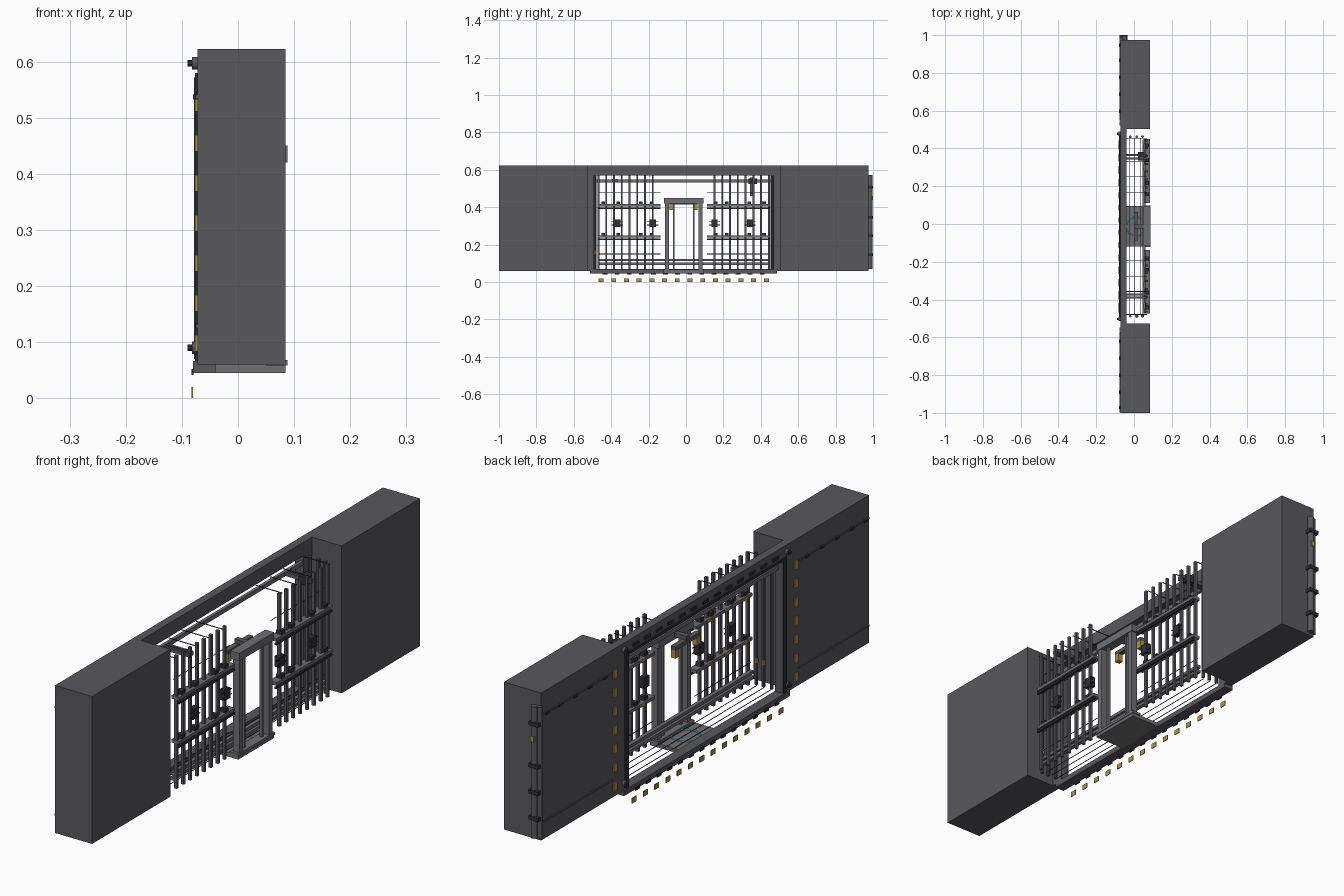
import bpy, bmesh, math
from mathutils import Matrix, Vector

if "Cube" in bpy.data.objects:
    bpy.data.objects.remove(bpy.data.objects["Cube"])

C = -0.0125            # centre line of the wall along y


def mat(name, rgb):
    m = bpy.data.materials.new(name)
    m.diffuse_color = (*rgb, 1)
    m.use_nodes = True
    m.node_tree.nodes["Principled BSDF"].inputs["Base Color"].default_value = m.diffuse_color
    return m


STEEL = mat("steel", (0.10, 0.10, 0.11))
LIGHT = mat("light_steel", (0.16, 0.16, 0.175))
DARK = mat("dark", (0.03, 0.03, 0.035))
YELLOW = mat("yellow", (0.42, 0.31, 0.05))
BLUE = mat("blue", (0.2, 0.6, 0.85))


def finish(name, bm, material):
    me = bpy.data.meshes.new(name)
    bm.to_mesh(me)
    bm.free()
    me.materials.append(material)
    ob = bpy.data.objects.new(name, me)
    bpy.context.collection.objects.link(ob)
    return ob


def boxes(name, ranges, material=STEEL):
    """One object from boxes given as (x0, x1, y0, y1, z0, z1)."""
    bm = bmesh.new()
    for x0, x1, y0, y1, z0, z1 in ranges:
        m = Matrix.Translation(((x0 + x1) / 2, (y0 + y1) / 2, (z0 + z1) / 2))
        m = m @ Matrix.Diagonal((x1 - x0, y1 - y0, z1 - z0, 1))
        bmesh.ops.create_cube(bm, size=1, matrix=m)
    return finish(name, bm, material)


def rods(name, segs, r, material=STEEL, n=10):
    """One object from cylinders running between pairs of points."""
    bm = bmesh.new()
    for a, b in segs:
        a, b = Vector(a), Vector(b)
        d = b - a
        m = Matrix.Translation((a + b) / 2) @ d.to_track_quat('Z', 'Y').to_matrix().to_4x4()
        bmesh.ops.create_cone(bm, cap_ends=True, segments=n, radius1=r, radius2=r,
                              depth=d.length, matrix=m)
    return finish(name, bm, material)


def both(ranges):
    """Offsets from the centre line, turned into boxes on both sides."""
    out = []
    for x0, x1, y0, y1, z0, z1 in ranges:
        out += [(x0, x1, C + y0, C + y1, z0, z1), (x0, x1, C - y1, C - y0, z0, z1)]
    return out


def row(n, half):
    return [C - half + 2 * half * i / (n - 1) for i in range(n)]


# Heavy wall blocks, jambs and header
boxes("wall_blocks", both([(-0.072, 0.085, 0.515, 0.9875, 0.06, 0.622)]))
boxes("wall_header", [(-0.072, -0.04, C - 0.515, C + 0.515, 0.57, 0.622)])
boxes("wall_jambs", both([(-0.072, -0.04, 0.465, 0.515, 0.06, 0.57)]))
boxes("sill", [(-0.08, -0.04, C - 0.5, C + 0.5, 0.045, 0.066)])

# Raised trim round the opening
boxes("opening_trim", both([(-0.077, -0.072, 0.465, 0.485, 0.066, 0.575)])
      + [(-0.077, -0.072, C - 0.485, C + 0.485, 0.57, 0.58)], DARK)
rods("corner_bolts", [((-0.09, C + s * 0.49, z), (-0.07, C + s * 0.49, z))
                      for s in (-1, 1) for z in (0.09, 0.597)], 0.006, DARK)
rods("corner_washers", [((-0.082, C + s * 0.49, z), (-0.071, C + s * 0.49, z))
                        for s in (-1, 1) for z in (0.09, 0.597)], 0.011, STEEL, 12)

# Panel seams with rivets, and warning dashes beside the opening
boxes("panel_seams", both([(-0.076, -0.072, 0.56, 0.985, z, z + 0.006) for z in (0.125, 0.534)]))
boxes("seam_rivets", both([(-0.08, -0.072, y, y + 0.018, 0.532, 0.541)
                           for y in (0.6, 0.69, 0.78, 0.87, 0.95)]), DARK)
boxes("warning_dashes", both([(-0.077, -0.072, 0.535, 0.556, 0.083 + i * 0.0713, 0.113 + i * 0.0713)
                              for i in range(7)]), YELLOW)

# Header slots and rows of floor marks
boxes("header_slots", [(-0.077, -0.07, y - 0.017, y + 0.017, 0.59, 0.6) for y in row(13, 0.42)], DARK)
boxes("sill_studs", [(-0.083, -0.079, y - 0.013, y + 0.013, 0.041, 0.052) for y in row(14, 0.42)], DARK)
boxes("floor_marks", [(-0.083, -0.08, y - 0.013, y + 0.013, 0, 0.02) for y in row(14, 0.442)], YELLOW)

# Conduit on the end face
rods("end_conduit", [((-0.05, 0.985, 0.07), (-0.05, 0.985, 0.572))], 0.012, STEEL, 12)
rods("end_conduit_small", [((-0.069, 0.978, 0.07), (-0.069, 0.978, 0.572))], 0.009, STEEL, 12)
boxes("conduit_clips", [(-0.076, -0.035, 0.973, 1.0, z, z + 0.014)
                        for z in (0.14, 0.24, 0.34, 0.5)], DARK)
boxes("conduit_tag", [(-0.058, -0.042, 0.99, 1.0, 0.44, 0.46)], YELLOW)

# Rear lattice: uprights, shelves and fine cross rods
offs = [0.165 + 0.0415 * i for i in range(8)]
boxes("lattice_uprights", both([(0.062, 0.073, y - 0.005, y + 0.005, 0.065, 0.572) for y in offs]))
boxes("shelves", both([(0.052, 0.084, 0.125, 0.462, z, z + 0.012) for z in (0.237, 0.405)]), LIGHT)
boxes("shelf_lips", both([(0.076, 0.084, 0.125, 0.462, z, z + 0.008) for z in (0.224, 0.391)]), DARK)
boxes("shelf_knobs", both([(0.058, 0.08, y - 0.01, y + 0.01, z, z + 0.014)
                           for y in (0.17, 0.23, 0.35, 0.43) for z in (0.249, 0.417)]), DARK)
boxes("shelf_tags", both([(0.049, 0.052, y - 0.014, y + 0.014, z, z + 0.01)
                          for y in (0.2, 0.31, 0.42) for z in (0.238, 0.406)]), YELLOW)
boxes("junction_plates", both([(0.058, 0.08, y - 0.017, y + 0.017, 0.295, 0.335)
                               for y in (0.165, 0.355)]), DARK)
rods("lattice_wires", [((0.076, C + s * (y - 0.03), z), (0.076, C + s * (y + 0.03), z))
                       for s in (-1, 1) for y in (0.165, 0.355) for z in (0.305, 0.325)], 0.002, DARK, 6)
rods("long_wires", [((0.06, C + s * 0.125, z), (0.06, C + s * 0.462, z))
                    for s in (-1, 1) for z in (0.15, 0.48)], 0.0015, DARK, 6)

# Long rails across the opening
boxes("top_rail", [(-0.055, -0.043, C - 0.465, C + 0.465, 0.532, 0.548)], LIGHT)
boxes("bottom_rails", [(0.045, 0.06, C - 0.46, C + 0.46, z, z + 0.012) for z in (0.092, 0.112)], LIGHT)

# Thin floor wires and overhead ties running front to back
rods("floor_wires", [((x, C - 0.465, 0.068), (x, C + 0.465, 0.068)) for x in (-0.025, 0.005, 0.035)],
     0.0015, DARK, 6)
ties = [C + s * y for s in (-1, 1) for y in (0.18, 0.265, 0.345, 0.467)]
rods("overhead_ties", [((-0.042, y, 0.566), (0.07, y, 0.566)) for y in ties], 0.002, DARK, 6)
boxes("overhead_beams", both([(-0.042, 0.07, y, y + 0.01, 0.535, 0.55) for y in (0.355, 0.372)]))
boxes("hanging_post", [(0.035, 0.047, 0.343, 0.355, 0.46, 0.56)])
boxes("beam_motor", [(0.02, 0.055, 0.335, 0.38, 0.525, 0.555)], DARK)

# Service pipes against the inner block faces
rods("service_pipes", [((x, C + s * 0.475, 0.066), (x, C + s * 0.475, 0.57))
                       for s in (-1, 1) for x in (-0.02, 0.015, 0.045)], 0.007)
rods("pipe_bands", [((x, C - 0.475, 0.15), (x, C - 0.475, 0.168)) for x in (0.015, 0.045)], 0.009, YELLOW)

# Doorway
boxes("door_posts", both([(0.058, 0.085, 0.078, 0.1, 0.06, 0.42),
                          (0.064, 0.076, 0.05, 0.058, 0.06, 0.42)]), LIGHT)
boxes("door_lintel", [(0.05, 0.088, C - 0.105, C + 0.105, 0.42, 0.45)], LIGHT)
boxes("door_threshold", [(0.05, 0.088, C - 0.11, C + 0.11, 0.058, 0.068)], LIGHT)
boxes("lamp_beam", [(0.0, 0.02, C - 0.075, C + 0.075, 0.415, 0.43),
                    (0.0, 0.06, C - 0.01, C + 0.01, 0.43, 0.445)])
boxes("door_lamps", both([(0.0, 0.02, 0.055, 0.075, 0.385, 0.415)]), YELLOW)

# Platform with glowing ring
boxes("platform", [(-0.045, 0.085, C - 0.107, C + 0.107, 0.045, 0.06)], LIGHT)
bpy.ops.mesh.primitive_torus_add(location=(0.01, C, 0.061), major_radius=0.05, minor_radius=0.003,
                                 major_segments=40, minor_segments=8)
ring = bpy.context.object
ring.name = "platform_ring"
ring.data.materials.append(BLUE)
bpy.ops.object.shade_smooth_by_angle()
